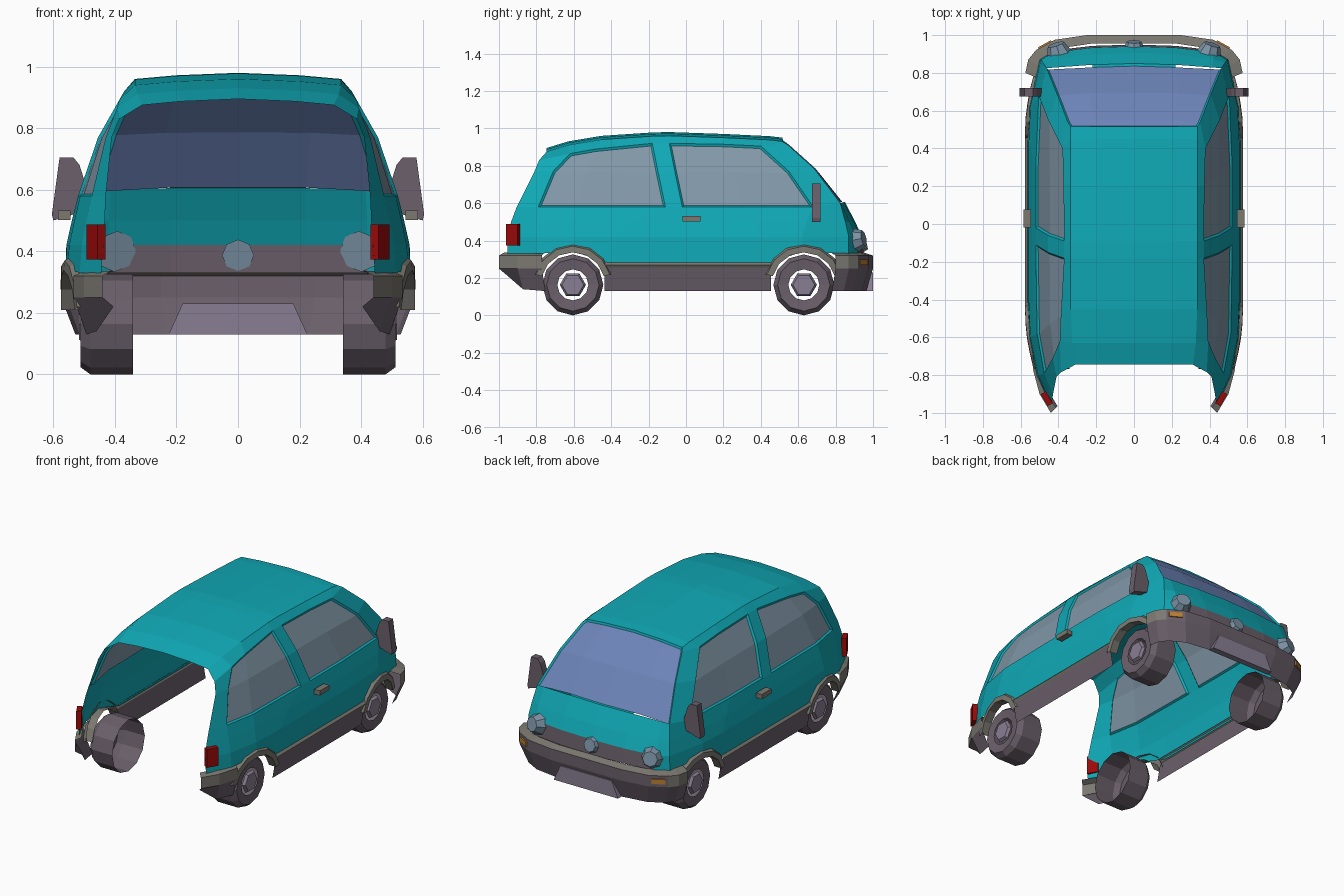
import bpy, bmesh, math
from mathutils import Vector, Matrix

if "Cube" in bpy.data.objects:
    bpy.data.objects.remove(bpy.data.objects["Cube"], do_unlink=True)


def material(name, *rgb):
    m = bpy.data.materials.new(name)
    m.use_nodes = True
    m.diffuse_color = (*rgb, 1)
    m.node_tree.nodes["Principled BSDF"].inputs["Base Color"].default_value = (*rgb, 1)
    return m


TEAL = material("teal paint", .005, .40, .47)
PLASTIC = material("dark plastic", .145, .115, .145)
TRIM = material("grey trim", .2, .19, .165)
SIDE_GLASS = material("side glass", .22, .31, .39)
SCREEN = material("windscreen glass", .15, .23, .48)
HUB = material("hub metal", .25, .21, .29)
RED = material("tail red", .33, .003, .003)
AMBER = material("amber", .5, .22, .03)
LAMP = material("lamp glass", .2, .29, .38)


def finish(name, bm, *mats, mirror=True):
    mesh = bpy.data.meshes.new(name)
    bm.to_mesh(mesh)
    bm.free()
    for m in mats:
        mesh.materials.append(m)
    ob = bpy.data.objects.new(name, mesh)
    bpy.context.collection.objects.link(ob)
    if mirror:
        ob.modifiers.new("Mirror", 'MIRROR').merge_threshold = .001
    return ob


def add_grid(bm, cols, rule=lambda i, j: 0):
    """Skin a list of point columns; rule gives the material of each cell."""
    vs = [[bm.verts.new(p) for p in col] for col in cols]
    for i in range(len(vs) - 1):
        for j in range(len(vs[0]) - 1):
            f = bm.faces.new((vs[i][j], vs[i + 1][j], vs[i + 1][j + 1], vs[i][j + 1]))
            f.material_index = rule(i, j)


def weld(bm):
    bmesh.ops.remove_doubles(bm, verts=bm.verts, dist=.0005)
    bmesh.ops.dissolve_degenerate(bm, edges=bm.edges, dist=.0005)


def interp(table, t):
    for (a, u), (b, v) in zip(table, table[1:]):
        if t <= b:
            return u + (v - u) * max(0, (t - a) / (b - a))
    return table[-1][1]


WIDTH = [(0, .56), (.33, .565), (.42, .558), (.5, .54), (.58, .52), (.77, .455), (.92, .37), (.96, .335)]
TAPER = [(-1, .76), (-.95, .79), (-.8, .91), (-.62, .98), (-.5, 1), (.54, 1), (.68, .97), (.83, .9), (.9, .87)]


def side(y, z):
    return interp(WIDTH, z) * interp(TAPER, y)


# Body shell: stations run from the open rear to the windscreen pillar
# (sill y, sill z, then y, z at belt, mid window, window top, roof edge)
STATIONS = [
    (-.955, .33, -.905, .58, -.81, .77, -.785, .83, -.745, .875),
    (-.80, .33, -.79, .58, -.71, .77, -.62, .865, -.63, .91),
    (-.60, .34, -.58, .58, -.53, .77, -.48, .89, -.45, .94),
    (-.38, .27, -.11, .58, -.15, .77, -.18, .92, -.18, .958),
    (.02, .27, -.02, .58, -.06, .77, -.09, .92, -.09, .96),
    (.42, .27, .30, .58, .25, .77, .20, .915, .20, .95),
    (.62, .34, .68, .58, .55, .77, .40, .905, .45, .938),
    (.87, .33, .825, .60, .685, .785, .54, .915, .515, .93),
]


def station(s):
    y0, z0, yc, zc = s[:4]
    yz = [(y0, z0), (y0, .42), (y0 + .4 * (yc - y0), .5), (yc, zc), s[4:6], s[6:8]]
    col = [Vector((side(y, z), y, z)) for y, z in yz]
    y, z = s[8:]
    t = interp(TAPER, y)
    return col + [Vector((x * t, y, z + lift)) for x, lift in ((.335, 0), (.2, .012), (0, .02))]


cols = [station(s) for s in STATIONS]
pillar = cols[-1]
for row in (4, 5):
    pillar[row].x *= .94

# Bonnet columns wrap from the pillar round to the centre line
nose = [(.95, .33), (.94, .42), (.905, .5), (.85, .605)]
front = [[Vector((x, y - back, z)) for y, z in nose] for x, back in ((.42, .03), (.22, .007), (0, 0))]
front[0][3] = pillar[3].lerp(front[1][3], .2)

# Windscreen columns between the pillar and the centre line
screen = [pillar[3:7]]
for k, base, top in ((.58, front[1][3], pillar[7]), (0, front[2][3], pillar[8])):
    mids = [Vector((p.x * k, p.y + .015, p.z + .007)) for p in pillar[4:6]]
    screen.append([base, *mids, top])

bm = bmesh.new()
add_grid(bm, cols, lambda i, j: 1 if j in (3, 4) and i in (1, 2, 4, 5) else 0)
add_grid(bm, [pillar[:4]] + front, lambda i, j: 3 if j == 0 and i > 0 else 0)
add_grid(bm, screen, lambda i, j: 2)
weld(bm)
for glass in (1, 2):
    panes = [f for f in bm.faces if f.material_index == glass]
    rim = bmesh.ops.inset_region(bm, faces=panes, thickness=.01, depth=-.01, use_even_offset=True)
    for f in rim["faces"]:
        f.material_index = 0
finish("body_shell", bm, TEAL, SIDE_GLASS, SCREEN, PLASTIC)


# Bumpers: a plan path skinned through a lip profile
def bumper(name, path, focus, ledge, rule):
    bm = bmesh.new()
    columns = []
    for x, y, low in path:
        rows = ((low, .08), (.25, 0), (.32, 0), (.335, ledge))
        columns.append([(x * (1 - s), y + (focus - y) * s, z) for z, s in rows])
    add_grid(bm, columns, rule)
    finish(name, bm, PLASTIC, TRIM)


bumper("front_bumper", [(.575, .80, .13), (.56, .87, .13), (.52, .92, .13), (.42, .975, .13),
                        (.25, 1, .13), (0, 1, .13)], .55, .1,
       lambda i, j: int(j == 2 or (j == 1 and i < 2)))
bumper("rear_bumper", [(.44, -1, .22), (.50, -.9, .14), (.535, -.77, .13)], -.55, .06,
       lambda i, j: int(j > 0))

# Side skirts with a raised trim line
bm = bmesh.new()
add_grid(bm, [[(x, y, z) for x, z in ((.545, .13), (.567, .255), (.577, .27), (.556, .29))]
              for y in (-.435, .455)], lambda i, j: int(j > 0))
finish("side_skirt", bm, PLASTIC, TRIM)


# Wheels and arches
def revolve(name, profile, n, yc, mat):
    bm = bmesh.new()
    columns = []
    for k in range(n + 1):
        a = math.tau * k / n
        columns.append([(x, yc + r * math.cos(a), .163 + r * math.sin(a)) for r, x in profile])
    add_grid(bm, columns)
    weld(bm)
    bmesh.ops.recalc_face_normals(bm, faces=bm.faces)
    finish(name, bm, mat)


for end, yc in (("rear", -.605), ("front", .63)):
    revolve(end + "_wheel", [(.163, .342), (.163, .48), (.14, .512), (.083, .505)], 12, yc, PLASTIC)
    revolve(end + "_hub", [(.07, .5), (.058, .517), (0, .517)], 6, yc, HUB)
    bm = bmesh.new()
    arch = []
    for k in range(7):
        a = math.radians(165 - 25 * k)
        col = []
        for r, out in ((.172, -.04), (.172, .012), (.205, .012), (.217, -.01)):
            y, z = yc + r * math.cos(a), .165 + r * math.sin(a)
            col.append((side(y, z) + out, y, z))
        arch.append(col)
    add_grid(bm, arch)
    finish(end + "_arch_trim", bm, TRIM)


# Small fittings
def box(name, loc, size, mat, turn=0):
    bm = bmesh.new()
    m = Matrix.Translation(loc) @ Matrix.Rotation(math.radians(turn), 4, 'Z') @ Matrix.Diagonal((*size, 1))
    bmesh.ops.create_cube(bm, size=1, matrix=m)
    finish(name, bm, mat)


def disc(name, loc, r1, r2, depth, sides, mat, turn=0, mirror=True):
    bm = bmesh.new()
    m = (Matrix.Translation(loc) @ Matrix.Rotation(math.radians(turn), 4, 'Z')
         @ Matrix.Rotation(math.radians(-78), 4, 'X'))
    bmesh.ops.create_cone(bm, cap_ends=True, segments=sides, radius1=r1, radius2=r2, depth=depth, matrix=m)
    finish(name, bm, mat, mirror=mirror)


def prism(name, outline, y0, y1, mat, mirror=True):
    bm = bmesh.new()
    f = bm.faces.new([bm.verts.new((x, y0, z)) for x, z in outline])
    ext = bmesh.ops.extrude_face_region(bm, geom=[f])["geom"]
    bmesh.ops.translate(bm, vec=(0, y1 - y0, 0), verts=[v for v in ext if isinstance(v, bmesh.types.BMVert)])
    bmesh.ops.recalc_face_normals(bm, faces=bm.faces)
    finish(name, bm, mat, mirror=mirror)


box("tail_light", (.462, -.925, .43), (.03, .072, .115), RED, -30)
box("indicator", (.472, .948, .285), (.08, .012, .03), AMBER, -29)
box("door_handle", (.565, .03, .517), (.04, .095, .03), TRIM)
disc("headlight", (.405, .925, .405), .068, .045, .055, 8, LAMP, -18)
disc("round_badge", (0, .95, .39), .052, .04, .03, 8, LAMP, mirror=False)
prism("wing_mirror", [(.50, .53), (.60, .50), (.605, .52), (.58, .705), (.535, .705), (.515, .68), (.49, .60)],
      .675, .72, PLASTIC)
prism("lower_panel", [(-.225, .13), (.225, .13), (.18, .23), (-.18, .23)], .96, 1.0, HUB, mirror=False)
